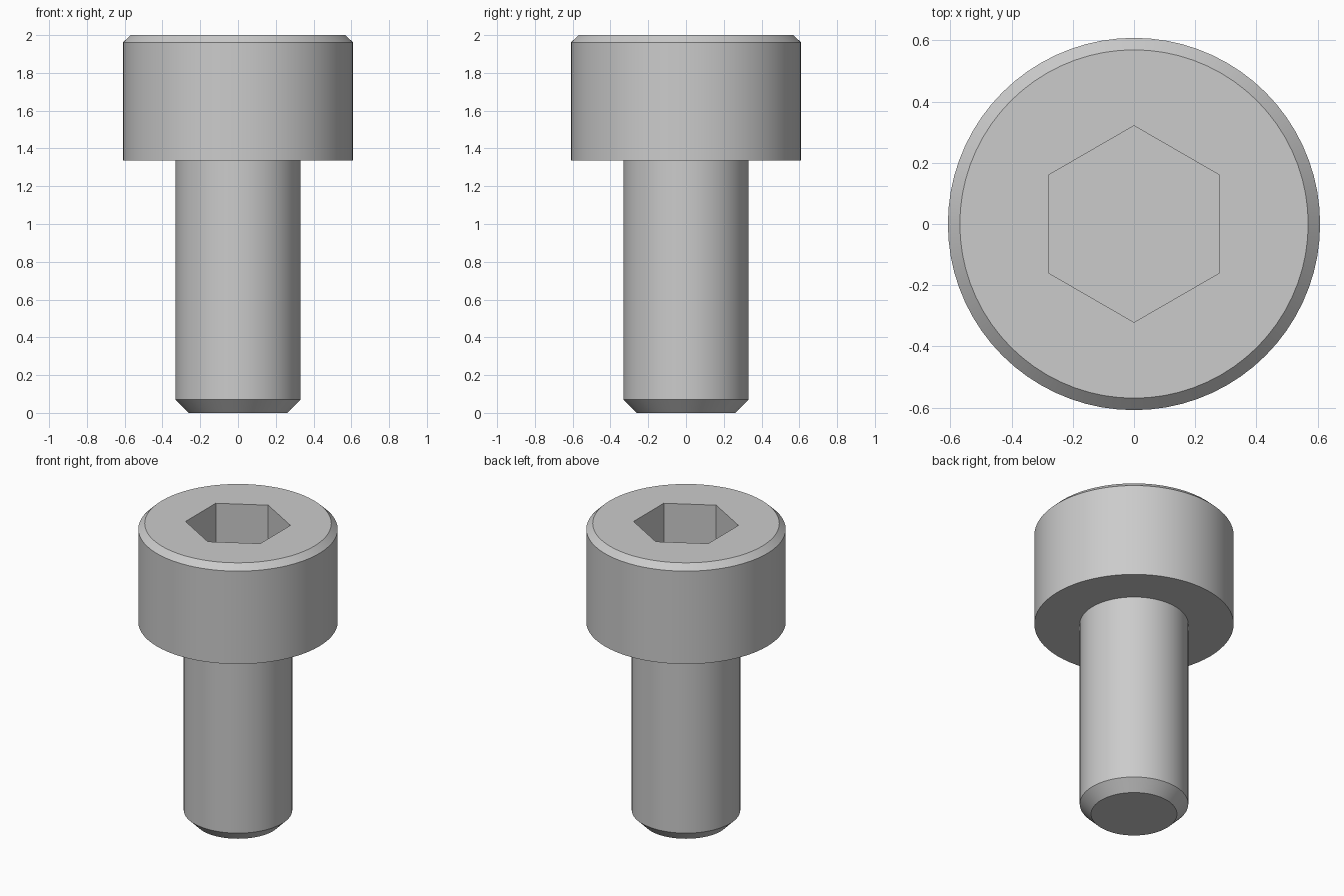
import bpy, bmesh
from math import cos, sin, pi, radians

if "Cube" in bpy.data.objects:
    bpy.data.objects.remove(bpy.data.objects["Cube"])

SEGMENTS = 72
# (radius, height) outline from the shank tip up to the head's top edge
PROFILE = [(0.262, 0.0), (0.331, 0.07), (0.331, 1.337),
           (0.608, 1.337), (0.608, 1.962), (0.569, 2.0)]
HEX_RADIUS = 0.278 / cos(pi / 6)
SOCKET_FLOOR = 2.0 - 0.32

bm = bmesh.new()


def ring(radius, z, n, start=0.0):
    return [bm.verts.new((radius * cos(start + 2 * pi * i / n),
                          radius * sin(start + 2 * pi * i / n), z)) for i in range(n)]


def loop_edges(verts):
    pairs = zip(verts, verts[1:] + verts[:1])
    return [bm.edges.get(p) or bm.edges.new(p) for p in pairs]


def skin(a, b):
    n = len(a)
    for i in range(n):
        j = (i + 1) % n
        bm.faces.new((a[i], a[j], b[j], b[i]))


# Turned shank and head
rings = [ring(r, z, SEGMENTS) for r, z in PROFILE]
for lower, upper in zip(rings, rings[1:]):
    skin(lower, upper)
bm.faces.new(rings[0][::-1])

# Hexagonal socket
rim = ring(HEX_RADIUS, 2.0, 6, pi / 2)
floor = ring(HEX_RADIUS, SOCKET_FLOOR, 6, pi / 2)
skin(rim, floor)
bm.faces.new(floor)

# Flat head top between the round edge and the socket rim
bmesh.ops.bridge_loops(bm, edges=loop_edges(rings[-1]) + loop_edges(rim))
bmesh.ops.recalc_face_normals(bm, faces=bm.faces)

mesh = bpy.data.meshes.new("socket_head_bolt")
bm.to_mesh(mesh)
bm.free()
bolt = bpy.data.objects.new("socket_head_bolt", mesh)
bpy.context.collection.objects.link(bolt)

# Smooth round walls with crisp edges
bpy.context.view_layer.objects.active = bolt
bolt.select_set(True)
bpy.ops.object.shade_smooth_by_angle(angle=radians(30))
